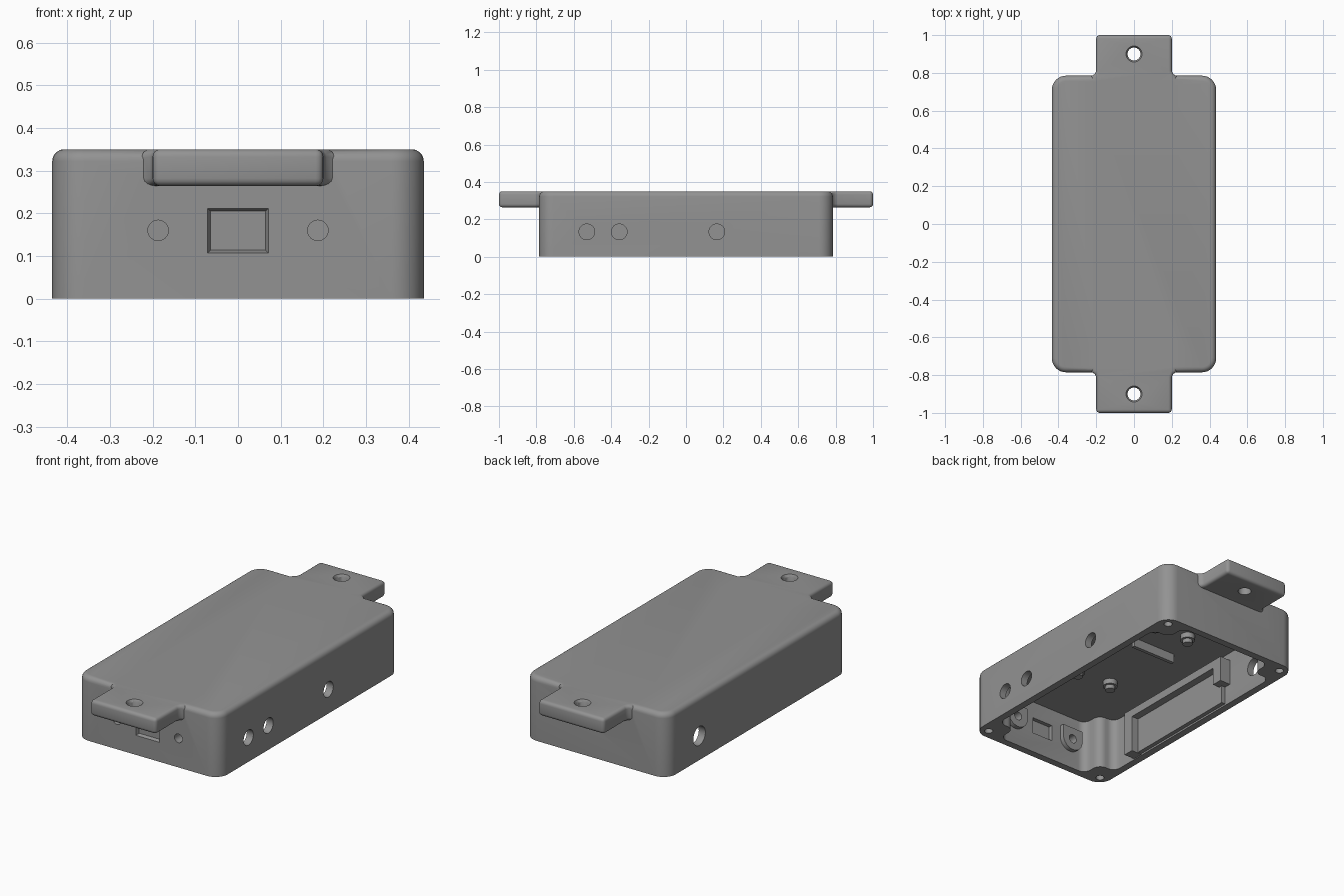
import bpy, bmesh, math
from mathutils import Matrix

if "Cube" in bpy.data.objects:
    bpy.data.objects.remove(bpy.data.objects["Cube"])

grey = bpy.data.materials.new("matte grey plastic")
grey.diffuse_color = (0.29, 0.29, 0.29, 1)
grey.use_nodes = True
grey.node_tree.nodes["Principled BSDF"].inputs["Base Color"].default_value = grey.diffuse_color


def finish(name, bm):
    bmesh.ops.recalc_face_normals(bm, faces=bm.faces)
    me = bpy.data.meshes.new(name)
    bm.to_mesh(me)
    bm.free()
    me.materials.append(grey)
    ob = bpy.data.objects.new(name, me)
    bpy.context.collection.objects.link(ob)
    return ob


def vertical(e):
    a, b = e.verts
    return abs(a.co.z - b.co.z) > 1e-4


def prism_bm(pts, z0, z1, corner=0, segs=6):
    """Extruded outline with rounded upright corners."""
    bm = bmesh.new()
    f = bm.faces.new([bm.verts.new((x, y, z0)) for x, y in pts])
    r = bmesh.ops.extrude_face_region(bm, geom=[f])
    for v in r["geom"]:
        if isinstance(v, bmesh.types.BMVert):
            v.co.z = z1
    if corner:
        bmesh.ops.bevel(bm, geom=[e for e in bm.edges if vertical(e)], offset=corner,
                        segments=segs, profile=0.5, affect='EDGES')
    return bm


def rect(x, y):
    return [(-x, -y), (x, -y), (x, y), (-x, y)]


def box(name, x0, x1, y0, y1, z0, z1):
    return finish(name, prism_bm([(x0, y0), (x1, y0), (x1, y1), (x0, y1)], z0, z1))


def cyl(name, r, depth, loc, axis='Z', r2=None, n=32):
    bm = bmesh.new()
    rot = {'X': Matrix.Rotation(math.pi / 2, 4, 'Y'),
           'Y': Matrix.Rotation(math.pi / 2, 4, 'X'), 'Z': Matrix()}[axis]
    bmesh.ops.create_cone(bm, cap_ends=True, segments=n, radius1=r,
                          radius2=r if r2 is None else r2, depth=depth,
                          matrix=Matrix.Translation(loc) @ rot)
    return finish(name, bm)


def boolean(ob, other, op='DIFFERENCE', keep=False):
    m = ob.modifiers.new("cut", 'BOOLEAN')
    m.object, m.operation, m.solver = other, op, 'EXACT'
    bpy.context.view_layer.objects.active = ob
    bpy.ops.object.modifier_apply(modifier=m.name)
    if not keep:
        bpy.data.objects.remove(other)


# Main shell: rounded box with softened top edge
bm = prism_bm(rect(0.435, 0.785), 0, 0.35, 0.075, 8)
top = [e for e in bm.edges if all(v.co.z > 0.34 for v in e.verts)]
bmesh.ops.bevel(bm, geom=top, offset=0.028, segments=5, profile=0.5, affect='EDGES')
shell = finish("enclosure_shell", bm)

# Mounting tabs, flared where they meet the shell
half = [(0.2, 1.0), (0.2, 0.812), (0.207, 0.795), (0.225, 0.782), (0.225, 0.6)]
for s in (-1, 1):
    pts = [(x, s * y) for x, y in half] + [(-x, s * y) for x, y in reversed(half)]
    bm = prism_bm(pts, 0.264, 0.35)
    edges = [e for e in bm.edges if not vertical(e) or all(abs(v.co.y) > 0.99 for v in e.verts)]
    edges = [e for e in edges if not all(abs(v.co.y) < 0.61 for v in e.verts)]
    bmesh.ops.bevel(bm, geom=edges, offset=0.018, segments=4, profile=0.5,
                    affect='EDGES', clamp_overlap=True)
    boolean(shell, finish("tab", bm), 'UNION')

# Cavity, leaving thick corner posts
q = [(0.395, 0.63), (0.29, 0.63), (0.29, 0.745)]
outline = (q + [(-x, y) for x, y in reversed(q)] + [(-x, -y) for x, y in q]
           + [(x, -y) for x, y in reversed(q)])
boolean(shell, finish("cavity", prism_bm(outline, -0.1, 0.30, 0.045, 6)))

# Tab holes with eased rims, and screw holes in the corner posts
for s in (-1, 1):
    boolean(shell, cyl("hole", 0.034, 0.3, (0, s * 0.9, 0.3)))
    boolean(shell, cyl("rim", 0.024, 0.04, (0, s * 0.9, 0.342), r2=0.050))
    for t in (-1, 1):
        boolean(shell, cyl("screw_hole", 0.022, 0.4, (t * 0.38, s * 0.73, 0)))

# Side wall holes
for y in (-0.53, -0.357, 0.165):
    boolean(shell, cyl("button_hole", 0.042, 0.12, (0.42, y, 0.133), 'X'))
boolean(shell, cyl("jack_hole", 0.052, 0.12, (-0.42, 0.505, 0.133), 'X'))

# Front window with chamfered frame
boolean(shell, box("window", -0.064, 0.064, -0.85, -0.70, 0.114, 0.205))
bm = prism_bm(rect(0.072, 0.053), 0, 0.02)
for v in bm.verts:
    if v.co.z > 0.01:
        v.co.x *= 0.064 / 0.072
        v.co.y *= 0.0455 / 0.053
bm.transform(Matrix.Translation((0, -0.787, 0.1595)) @ Matrix.Rotation(-math.pi / 2, 4, 'X'))
boolean(shell, finish("window_chamfer", bm))

# Front screw holes with D-shaped bosses behind the wall
parts = [shell]
for x in (-0.187, 0.187):
    pts = [(0.065, 0.065), (-0.065, 0.065)]
    pts += [(0.065 * math.cos(a), 0.065 * math.sin(a))
            for a in [math.pi + i * math.pi / 14 for i in range(15)]]
    bm = prism_bm(pts, 0, 0.035)
    bm.transform(Matrix.Translation((x, -0.72, 0.16)) @ Matrix.Rotation(math.pi / 2, 4, 'X'))
    boss = finish("front_boss", bm)
    drill = cyl("drill", 0.024, 0.3, (x, -0.75, 0.16), 'Y', n=24)
    boolean(shell, drill, keep=True)
    boolean(boss, drill)
    parts.append(boss)

# Stepped standoffs hanging from the ceiling
for x in (-0.11, 0.11):
    for y in (-0.325, 0.305):
        parts.append(cyl("standoff_base", 0.038, 0.035, (x, y, 0.288), n=24))
        parts.append(cyl("standoff_pin", 0.026, 0.06, (x, y, 0.278), n=24))

# Ceiling rib and connector frame on the left wall
parts.append(box("ceiling_rib", -0.18, 0.09, 0.09, 0.11, 0.25, 0.305))
parts.append(box("frame_rail", -0.40, -0.33, -0.47, 0.31, 0.21, 0.255))
parts.append(box("frame_post", -0.40, -0.33, -0.47, -0.41, 0.005, 0.215))
parts.append(box("frame_stop", -0.40, -0.33, 0.25, 0.31, 0.11, 0.215))
parts.append(box("frame_backing", -0.40, -0.372, -0.42, 0.27, 0.01, 0.215))

# Smooth rounded areas, keep hard edges
bpy.ops.object.select_all(action='DESELECT')
for ob in parts:
    ob.select_set(True)
bpy.context.view_layer.objects.active = shell
bpy.ops.object.shade_smooth_by_angle(angle=math.radians(35))
